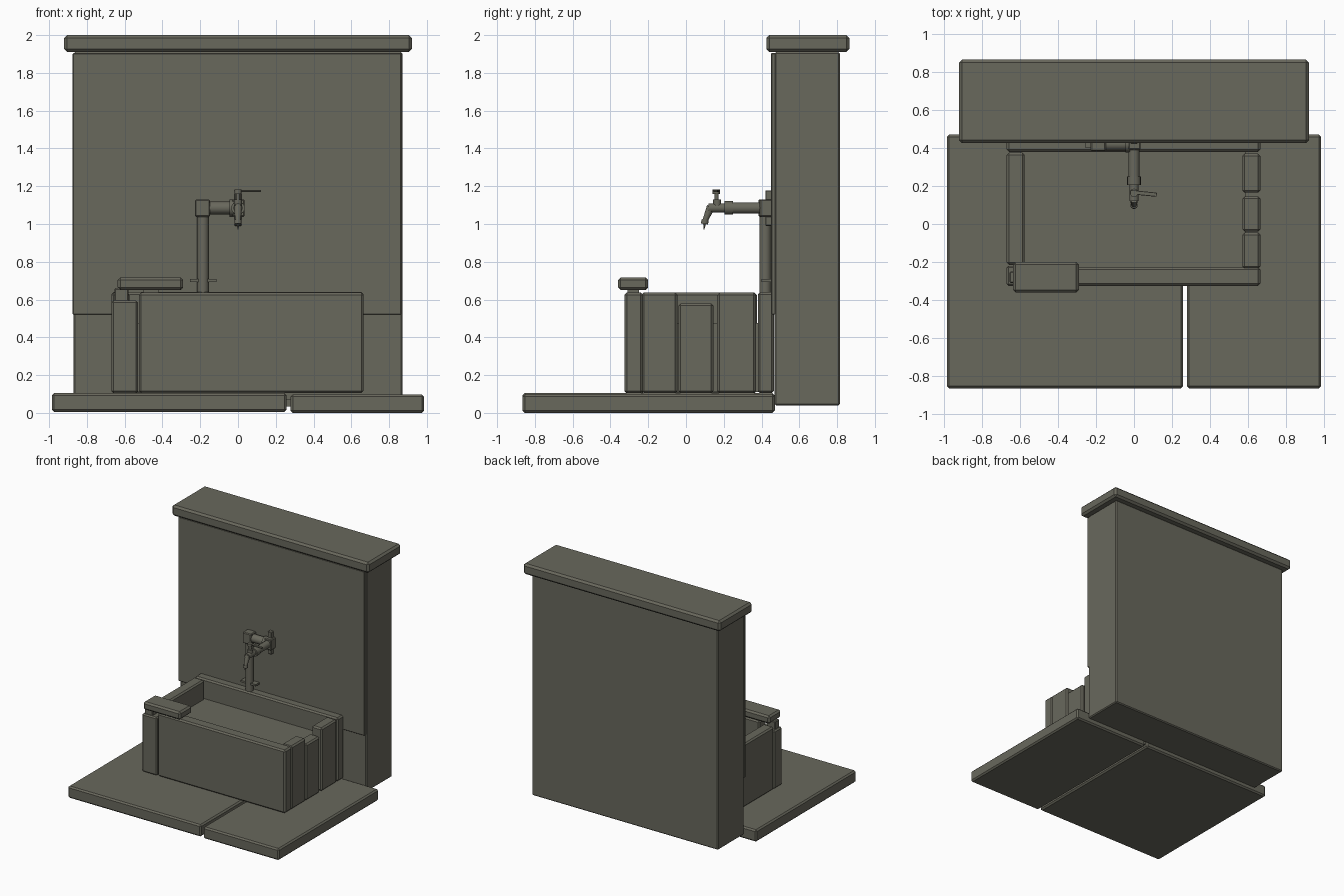
import bpy
from mathutils import Vector

cube = bpy.data.objects.get("Cube")
if cube:
    bpy.data.objects.remove(cube, do_unlink=True)

stone = bpy.data.materials.new("grey_olive_stone")
stone.use_nodes = True
COLOUR = (0.14, 0.138, 0.108, 1)
stone.diffuse_color = COLOUR
stone.node_tree.nodes["Principled BSDF"].inputs["Base Color"].default_value = COLOUR


def block(name, x, y, z, bevel=0.012):
    """Chamfered box from its x, y and z ranges."""
    bpy.ops.mesh.primitive_cube_add(size=1)
    ob = bpy.context.object
    ob.name = name
    ob.location = [(a + b) / 2 for a, b in (x, y, z)]
    ob.scale = [b - a for a, b in (x, y, z)]
    bpy.ops.object.transform_apply(location=False, rotation=False, scale=True)
    if bevel:
        mod = ob.modifiers.new("chamfer", 'BEVEL')
        mod.width = bevel
        mod.segments = 1
    ob.data.materials.append(stone)
    return ob


def rod(name, start, end, r1, r2=None, sides=16):
    """Round bar or taper between two points."""
    a, b = Vector(start), Vector(end)
    bpy.ops.mesh.primitive_cone_add(vertices=sides, radius1=r1,
                                    radius2=r1 if r2 is None else r2,
                                    depth=(b - a).length, location=(a + b) / 2)
    ob = bpy.context.object
    ob.name = name
    ob.rotation_euler = (b - a).to_track_quat('Z', 'Y').to_euler()
    bpy.ops.object.shade_smooth_by_angle()
    ob.data.materials.append(stone)
    return ob


# Paving slabs
block("paving_slab_wide", (-0.985, 0.258), (-0.865, 0.47), (0.005, 0.105))
block("paving_slab_narrow", (0.278, 0.985), (-0.865, 0.47), (0, 0.098))
block("slab_joint", (0.24, 0.29), (-0.28, 0.45), (0.035, 0.07), 0)

# Wall with its facing and coping
block("wall_body", (-0.87, 0.87), (0.468, 0.815), (0.04, 1.91), 0.008)
block("wall_facing", (-0.875, 0.865), (0.45, 0.475), (0.52, 1.905), 0.004)
block("wall_coping", (-0.92, 0.92), (0.425, 0.865), (1.91, 2.0), 0.016)

# Trough walls
block("trough_back", (-0.67, 0.665), (0.38, 0.465), (0.105, 0.64))
block("trough_front", (-0.525, 0.665), (-0.325, -0.228), (0.105, 0.637))
block("trough_right", (-0.67, -0.575), (-0.215, 0.375), (0.105, 0.637))
block("corner_post", (-0.67, -0.53), (-0.325, -0.22), (0.105, 0.595), 0.01)
block("corner_post_top", (-0.655, -0.58), (-0.31, -0.25), (0.58, 0.66), 0.006)

# Upright stones closing the other end
for label, y, top in (("front", (-0.235, -0.045), 0.637),
                      ("middle", (-0.04, 0.145), 0.58),
                      ("back", (0.165, 0.37), 0.637)):
    block("end_stone_" + label, (0.57, 0.665), y, (0.105, top))

# Water surface and the brick resting on the corner
block("water", (-0.6, 0.59), (-0.25, 0.4), (0.11, 0.475), 0)
block("loose_brick", (-0.637, -0.29), (-0.36, -0.2), (0.65, 0.717), 0.014)
block("brick_rest", (-0.5, -0.42), (-0.31, -0.25), (0.62, 0.66), 0)

# Supply pipe
PX, PY, PZ = -0.185, 0.42, 1.085
rod("supply_pipe", (PX, PY, 0.6), (PX, PY, 1.05), 0.031)
block("pipe_clip", (-0.255, -0.115), (0.4, 0.455), (0.694, 0.71), 0)
block("elbow_fitting", (-0.228, -0.148), (0.383, 0.455), (1.038, 1.13), 0.006)
rod("cross_pipe", (PX, PY, PZ), (0, PY, PZ), 0.034)
rod("cross_pipe_collar", (-0.045, PY, PZ), (-0.02, PY, PZ), 0.044)
block("tap_fitting", (-0.03, 0.035), (0.39, 0.455), (1.038, 1.13), 0.006)
block("tap_back_plate", (-0.018, 0.018), (0.42, 0.455), (0.99, 1.178), 0.004)

# Tap body and bent spout
rod("tap_pipe", (0, 0.4, PZ), (0, 0.24, PZ), 0.03)
rod("tap_collar", (0, 0.25, PZ), (0, 0.205, PZ), 0.036)
rod("tap_body", (0, 0.21, PZ), (0, 0.12, PZ), 0.024)
rod("spout_bend", (0, 0.132, 1.092), (0, 0.1, 1.015), 0.022, 0.014)
rod("spout_lip", (0, 0.101, 1.022), (0, 0.098, 1.0), 0.019)
rod("water_drip", (0, 0.098, 1.0), (0, 0.095, 0.97), 0.007, 0.002, 8)

# Valve and lever
rod("valve_base", (0, 0.165, 1.09), (0, 0.165, 1.13), 0.021)
rod("valve_stem", (0, 0.162, 1.12), (0, 0.162, 1.165), 0.011)
rod("valve_cap", (0, 0.16, 1.16), (0, 0.16, 1.182), 0.019)
lever = block("lever", (-0.02, 0.12), (0.15, 0.172), (1.17, 1.18), 0.002)
lever.rotation_euler.z = -0.1
